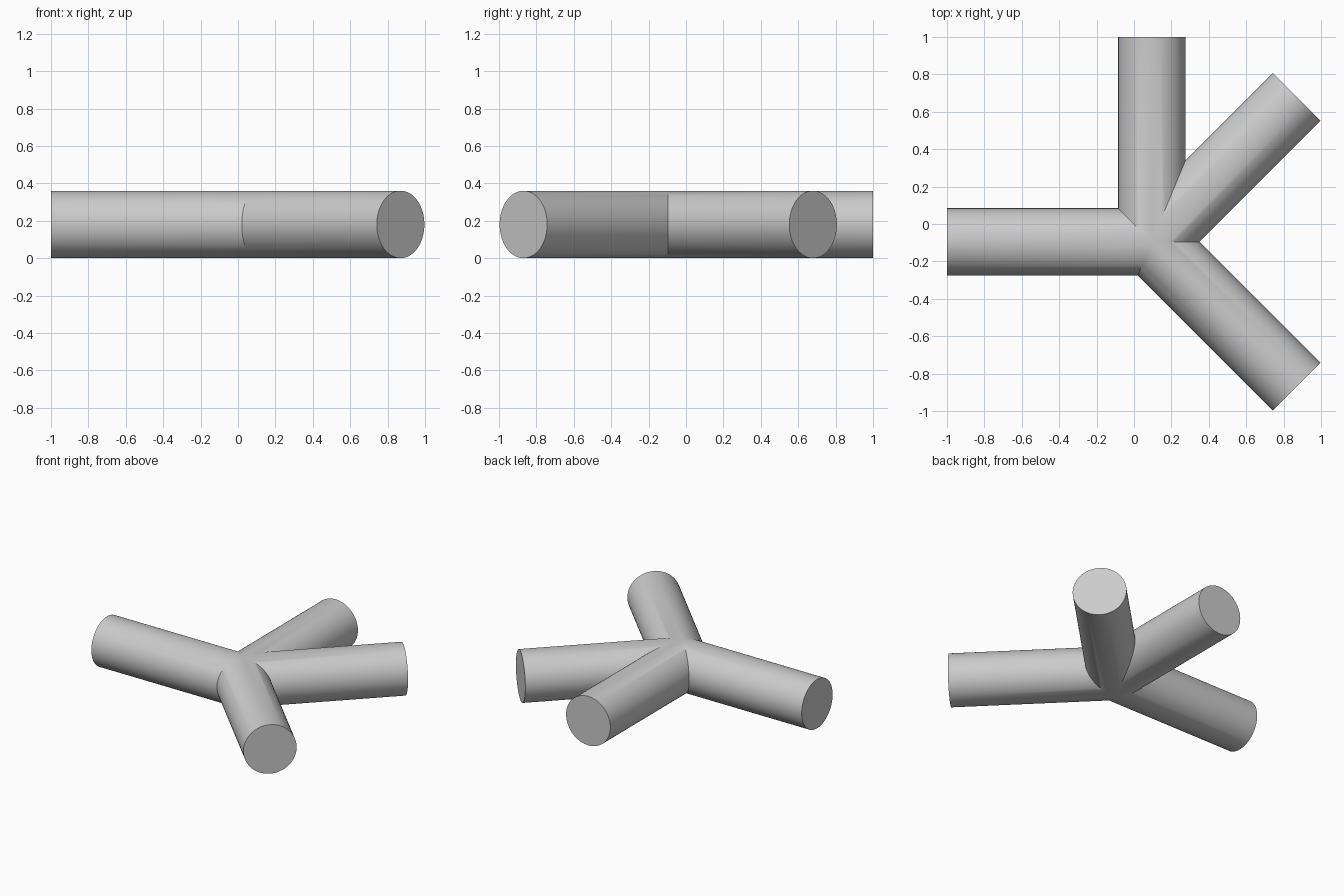
import bpy
import bmesh
from math import radians, sin, cos
from mathutils import Vector, Matrix

cube = bpy.data.objects.get("Cube")
if cube:
    bpy.data.objects.remove(cube, do_unlink=True)

RADIUS, LENGTH, SEGMENTS = 0.18, 1.095, 64
HUB = Vector((0.095, -0.095, RADIUS))
ANGLES = [45, 90, 180, 315]  # pipe headings around the hub


def heading(deg):
    return Vector((cos(radians(deg)), sin(radians(deg)), 0))


def add_pipe(bm, deg, before, after):
    """Capped pipe leaving the hub, mitred against both neighbours."""
    part = bmesh.new()
    tail = RADIUS
    bmesh.ops.create_cone(part, cap_ends=True, segments=SEGMENTS,
                          radius1=RADIUS, radius2=RADIUS, depth=LENGTH + tail)
    shift = Matrix.Translation((0, 0, (LENGTH - tail) / 2))
    turn = Matrix.Rotation(radians(deg), 4, 'Z') @ Matrix.Rotation(radians(90), 4, 'Y')
    part.transform(Matrix.Translation(HUB) @ turn @ shift)
    for mitre, side in ((before, 90), (after, -90)):
        geom = part.verts[:] + part.edges[:] + part.faces[:]
        bmesh.ops.bisect_plane(part, geom=geom, dist=1e-5, plane_co=HUB,
                               plane_no=heading(mitre + side), clear_inner=True)
    mesh = bpy.data.meshes.new("pipe_part")
    part.to_mesh(mesh)
    part.free()
    bm.from_mesh(mesh)
    bpy.data.meshes.remove(mesh)


# Four pipes joined into one shell along their mitres
bm = bmesh.new()
for i, deg in enumerate(ANGLES):
    gap_before = (deg - ANGLES[i - 1]) % 360
    gap_after = (ANGLES[(i + 1) % len(ANGLES)] - deg) % 360
    add_pipe(bm, deg, deg - gap_before / 2, deg + gap_after / 2)
bmesh.ops.remove_doubles(bm, verts=bm.verts[:], dist=0.0005)
bmesh.ops.recalc_face_normals(bm, faces=bm.faces[:])
mesh = bpy.data.meshes.new("pipe_junction")
bm.to_mesh(mesh)
bm.free()

# Plain grey material
grey = bpy.data.materials.new("light_grey")
grey.use_nodes = True
colour = (0.6, 0.6, 0.6, 1)
grey.diffuse_color = colour
grey.node_tree.nodes["Principled BSDF"].inputs["Base Color"].default_value = colour
mesh.materials.append(grey)

junction = bpy.data.objects.new("pipe_junction", mesh)
bpy.context.collection.objects.link(junction)
bpy.context.view_layer.objects.active = junction
junction.select_set(True)
bpy.ops.object.shade_smooth_by_angle(angle=radians(30))
